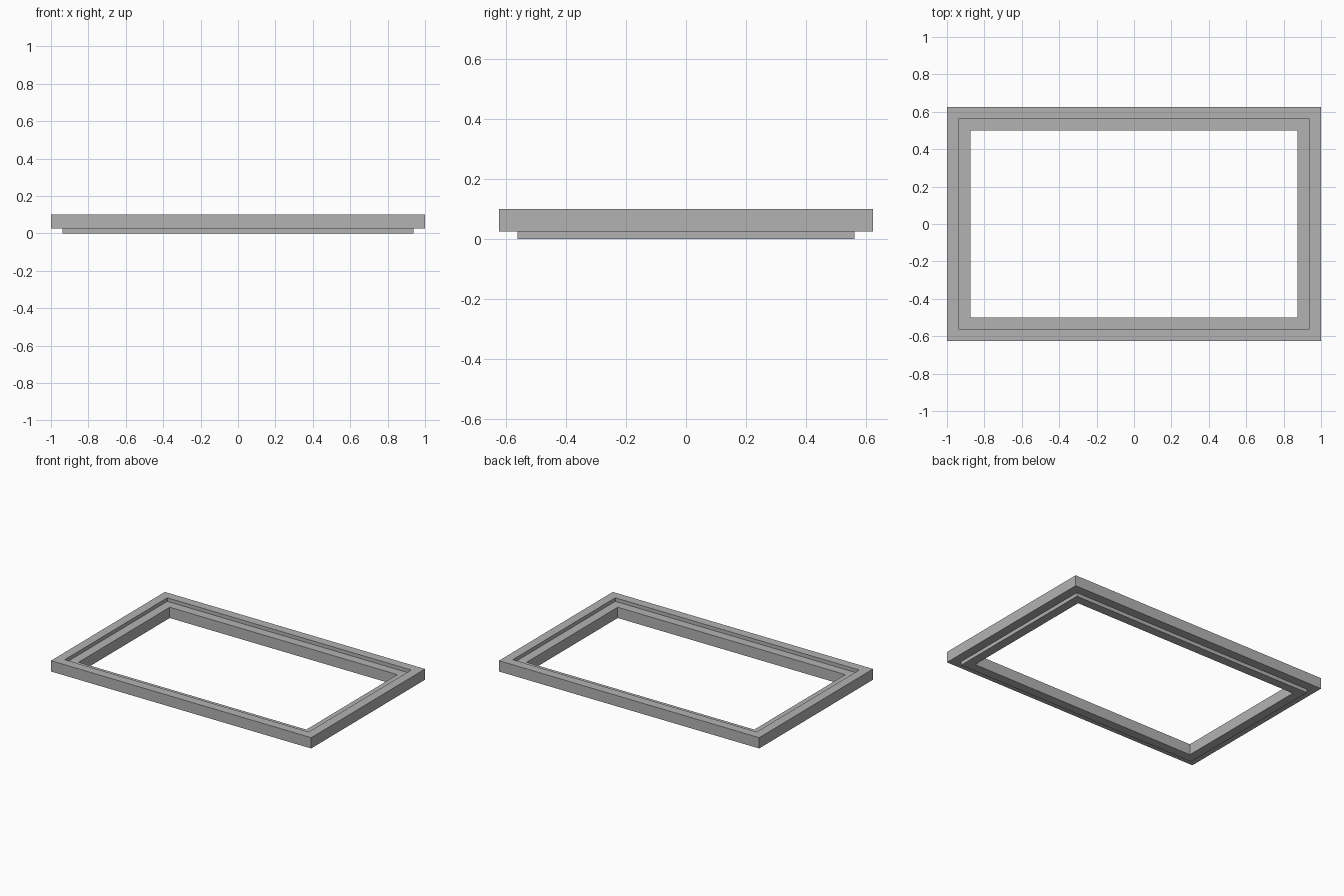
import bpy
import bmesh

cube = bpy.data.objects.get("Cube")
if cube:
    bpy.data.objects.remove(cube, do_unlink=True)

# Plain grey finish
grey = bpy.data.materials.new("mid_grey")
grey.use_nodes = True
colour = (0.45, 0.45, 0.45, 1)
grey.diffuse_color = colour
for node in grey.node_tree.nodes:
    if node.type == 'BSDF_PRINCIPLED':
        node.inputs["Base Color"].default_value = colour

HALF_X, HALF_Y = 1.0, 0.625
STEP, WIDTH = 0.0625, 0.125     # insets of the rebate and of the opening
LIP, LEDGE, TOP = 0.025, 0.075, 0.1

# Stepped moulding section: (inset from the outer edge, height)
section = [(0, LIP), (0, TOP), (STEP, TOP), (STEP, LEDGE),
           (WIDTH, LEDGE), (WIDTH, 0), (STEP, 0), (STEP, LIP)]
corners = [(-1, -1), (1, -1), (1, 1), (-1, 1)]

# Sweep the section round the rectangle with mitred corners
bm = bmesh.new()
rings = [[bm.verts.new((sx * (HALF_X - d), sy * (HALF_Y - d), z))
          for d, z in section] for sx, sy in corners]
for i, ring in enumerate(rings):
    following = rings[(i + 1) % len(rings)]
    for j in range(len(section)):
        k = (j + 1) % len(section)
        bm.faces.new((ring[j], following[j], following[k], ring[k]))
bmesh.ops.recalc_face_normals(bm, faces=bm.faces)

mesh = bpy.data.meshes.new("stepped_frame")
bm.to_mesh(mesh)
bm.free()
mesh.materials.append(grey)
frame = bpy.data.objects.new("stepped_frame", mesh)
bpy.context.collection.objects.link(frame)
